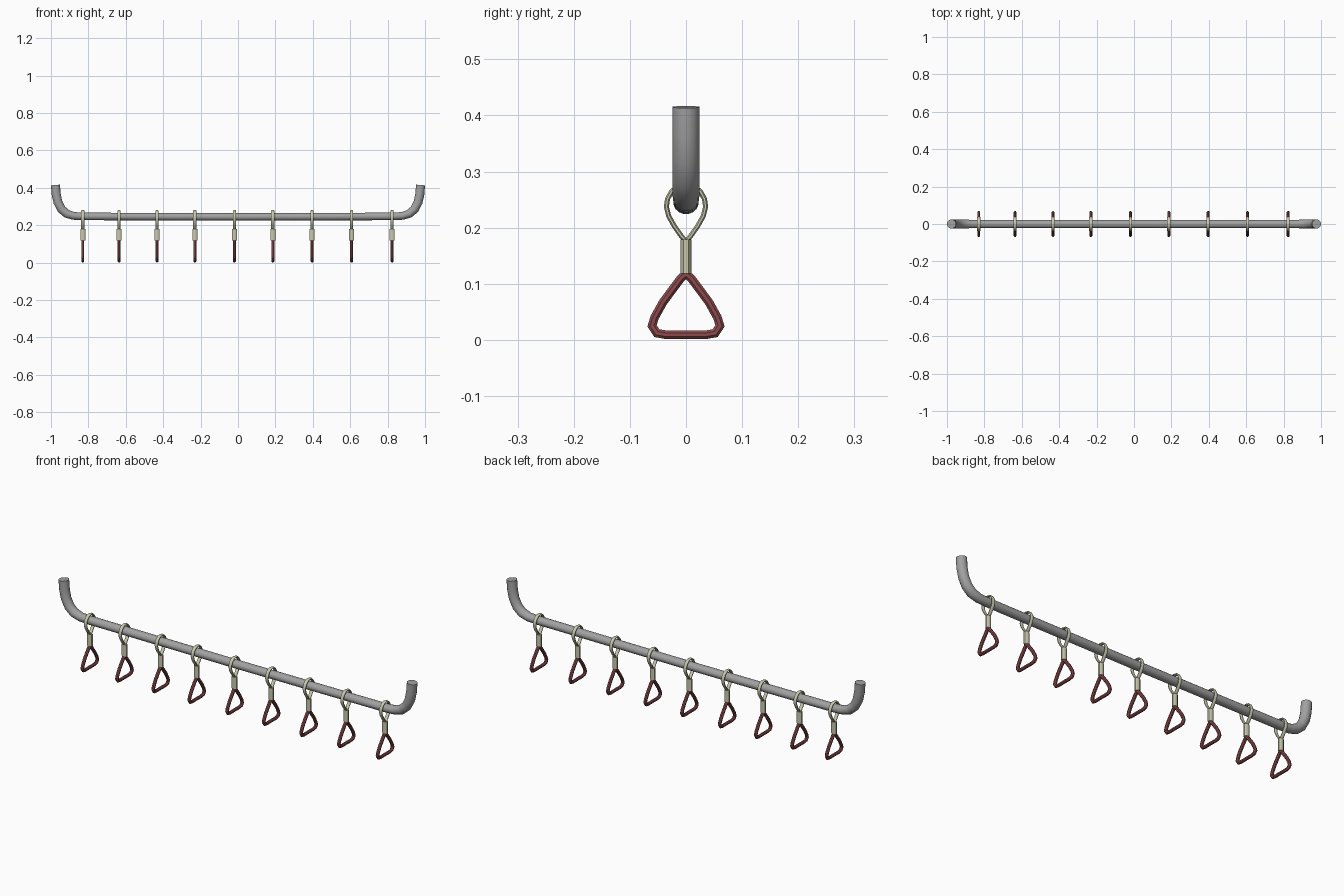
import bpy, bmesh, math
from mathutils import Vector

if "Cube" in bpy.data.objects:
    bpy.data.objects.remove(bpy.data.objects["Cube"])


def material(name, rgb):
    m = bpy.data.materials.new(name)
    m.diffuse_color = (*rgb, 1)
    m.use_nodes = True
    m.node_tree.nodes["Principled BSDF"].inputs["Base Color"].default_value = m.diffuse_color
    return m


GREY = material("steel grey", (0.36, 0.36, 0.36))
CREAM = material("cream strap", (0.58, 0.58, 0.42))
RED = material("dull red", (0.27, 0.07, 0.075))


def sweep(name, path, side, radii, sides, mat, closed=False):
    """Sweep an elliptical section along a planar path; side is the plane normal.
    radii: (in-plane, out-of-plane) for each path point."""
    pts = [Vector(p) for p in path]
    side = Vector(side)
    n = len(pts)
    bm = bmesh.new()
    rings = []
    for i, p in enumerate(pts):
        a = pts[i - 1] if (closed or i > 0) else p
        b = pts[(i + 1) % n] if (closed or i < n - 1) else p
        d1, d2 = (p - a), (b - p)
        d1 = d1.normalized() if d1.length else d2.normalized()
        d2 = d2.normalized() if d2.length else d1
        t = (d1 + d2).normalized()
        miter = min(1.25, 1 / max(0.5, t.dot(d1)))
        out = t.cross(side)
        ru, rv = radii[i]
        ring = []
        for k in range(sides):
            w = 2 * math.pi * (k + 0.5) / sides
            ring.append(bm.verts.new(p + out * math.cos(w) * ru * miter + side * math.sin(w) * rv))
        rings.append(ring)
    for i in range(n if closed else n - 1):
        r, s = rings[i], rings[(i + 1) % n]
        for k in range(sides):
            j = (k + 1) % sides
            bm.faces.new((r[k], r[j], s[j], s[k]))
    if not closed:
        bm.faces.new(rings[0])
        bm.faces.new(rings[-1])
    bmesh.ops.recalc_face_normals(bm, faces=bm.faces)
    me = bpy.data.meshes.new(name)
    bm.to_mesh(me)
    bm.free()
    me.materials.append(mat)
    me.shade_smooth()
    me.set_sharp_from_angle(angle=math.radians(40))
    return me


def place(name, mesh, x=0):
    ob = bpy.data.objects.new(name, mesh)
    ob.location.x = x
    bpy.context.collection.objects.link(ob)


def mirrored(half):
    """Closed yz outline from a half outline that starts and ends on y = 0."""
    full = half + [(-y, z) for y, z in reversed(half[1:-1])]
    return [(0, y, z) for y, z in full]


# Overhead rail with upturned ends
end = [(-.976, .415), (-.972, .365), (-.963, .323), (-.944, .286),
       (-.917, .262), (-.88, .250), (-.83, .247)]
rail = [(x, 0, z) for x, z in end] + [(0, 0, .2445)] + [(-x, 0, z) for x, z in reversed(end)]
r_end = [.0245, .0245, .024, .0235, .0225, .021, .0205]
r = r_end + [.0205] + r_end[::-1]
place("rail", sweep("rail", rail, (0, 1, 0),
                    [(a, min(.0245, a + .002)) for a in r], 16, GREY))

# Teardrop strap loop hung over the rail
loop = mirrored([(0, .277), (.014, .274), (.026, .264), (.033, .251), (.035, .237),
                 (.031, .221), (.021, .203), (.009, .186), (0, .176)])
loop_mesh = sweep("strap_loop", loop, (1, 0, 0), [(.0048, .009)] * len(loop), 8, CREAM, True)

# Sleeve between loop and handle
sleeve_mesh = sweep("sleeve", [(0, 0, .118), (0, 0, .179)], (1, 0, 0),
                    [(.0108, .0145)] * 2, 8, CREAM)

# Rounded triangular hand grip
grip = mirrored([(0, .117), (.009, .110), (.021, .094), (.041, .067), (.056, .040),
                 (.0605, .025), (.052, .012), (.035, .009), (0, .0095)])
grip_mesh = sweep("hand_grip", grip, (1, 0, 0), [(.0082, .0085)] * len(grip), 8, RED, True)

# Nine hanging handles, slightly unevenly spaced
for i, x in enumerate([-.83, -.636, -.433, -.231, -.019, .186, .396, .607, .824]):
    place(f"strap_loop_{i + 1}", loop_mesh, x)
    place(f"sleeve_{i + 1}", sleeve_mesh, x)
    place(f"hand_grip_{i + 1}", grip_mesh, x)
